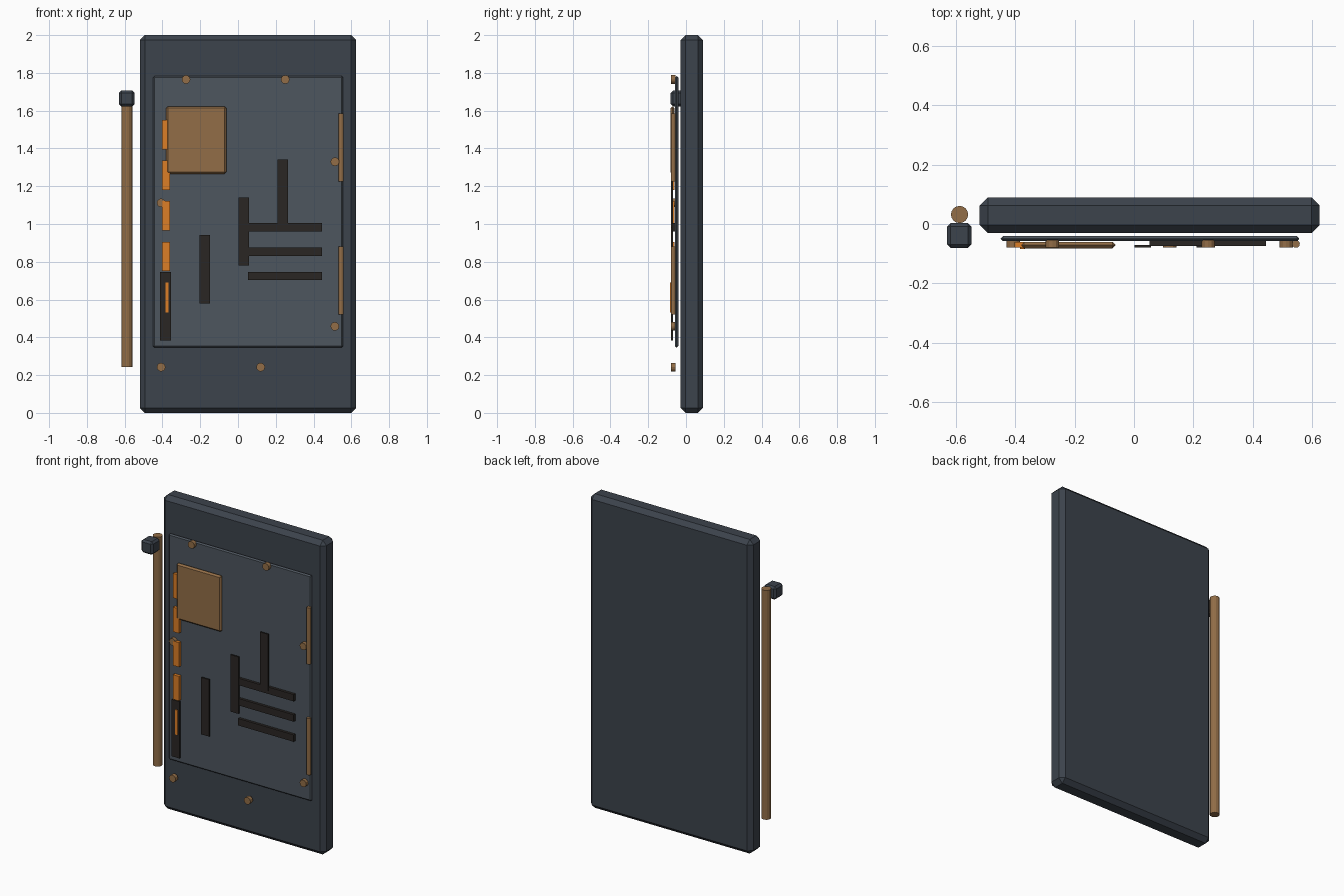
import bpy, math

if "Cube" in bpy.data.objects:
    bpy.data.objects.remove(bpy.data.objects["Cube"])


def material(name, rgb):
    m = bpy.data.materials.new(name)
    m.diffuse_color = (*rgb, 1)
    m.use_nodes = True
    m.node_tree.nodes["Principled BSDF"].inputs["Base Color"].default_value = m.diffuse_color
    return m


SLATE = material("slate", (0.045, 0.056, 0.072))
PANEL = material("panel_grey", (0.075, 0.092, 0.112))
BRONZE = material("bronze", (0.29, 0.155, 0.063))
ORANGE = material("orange", (0.72, 0.21, 0.02))
DARK = material("dark", (0.023, 0.019, 0.017))


def box(name, x, y, z, mat, bevel=0):
    """Box from (min, max) ranges, with an optional chamfer."""
    centre = [(a + b) / 2 for a, b in (x, y, z)]
    bpy.ops.mesh.primitive_cube_add(size=1, location=centre)
    ob = bpy.context.object
    ob.name = name
    ob.scale = [b - a for a, b in (x, y, z)]
    bpy.ops.object.transform_apply(location=False, rotation=False, scale=True)
    ob.data.materials.append(mat)
    if bevel:
        mod = ob.modifiers.new("chamfer", 'BEVEL')
        mod.width = bevel
        mod.segments = 1
    return ob


def rod(name, centre, radius, length, mat, sides, facing_front=False):
    bpy.ops.mesh.primitive_cylinder_add(
        vertices=sides, radius=radius, depth=length, location=centre,
        rotation=(math.pi / 2 if facing_front else 0, 0, 0))
    ob = bpy.context.object
    ob.name = name
    ob.data.materials.append(mat)
    return ob


# Door slab and the thin panel floating in front of it
box("door_slab", (-0.52, 0.626), (-0.03, 0.09), (0, 2), SLATE, 0.027)
box("inset_panel", (-0.45, 0.557), (-0.058, -0.041), (0.345, 1.783), PANEL, 0.008)

# Square plate at upper left
box("square_plate", (-0.38, -0.062), (-0.082, -0.06), (1.265, 1.623), BRONZE, 0.01)

# Orange indicator lights down the left edge
for i in range(4):
    z = 1.473 - 0.215 * i
    box("indicator_light", (-0.402, -0.36), (-0.08, -0.06), (z - 0.078, z + 0.078), ORANGE)

# Dark upright bars
for x, z in ((0.238, 1.16), (0.03, 0.96), (-0.176, 0.76), (-0.384, 0.565)):
    box("upright_bar", (x - 0.028, x + 0.028), (-0.079, -0.07), (z - 0.181, z + 0.181), DARK)

# Dark cross bars
for z in (0.982, 0.853, 0.725):
    box("cross_bar", (0.053, 0.445), (-0.075, -0.058), (z - 0.022, z + 0.022), DARK)

# Orange slit on the lowest upright bar
box("orange_slit", (-0.384, -0.368), (-0.085, -0.07), (0.532, 0.69), ORANGE)

# Hinge pins on the right edge
for z in (1.405, 0.7):
    rod("hinge_pin", (0.546, -0.067, z), 0.013, 0.36, BRONZE, 12)

# Rivets
for x, z in ((-0.275, 1.765), (0.25, 1.765), (0.513, 1.33), (-0.407, 1.112),
             (0.513, 0.458), (-0.407, 0.242), (0.12, 0.242)):
    rod("rivet", (x, -0.067, z), 0.023, 0.025, BRONZE, 12, True)

# Side pole with its square clasp
rod("side_pole", (-0.588, 0.032, 0.972), 0.029, 1.46, BRONZE, 16)
box("pole_clasp", (-0.63, -0.548), (-0.081, 0.003), (1.623, 1.706), SLATE, 0.012)
